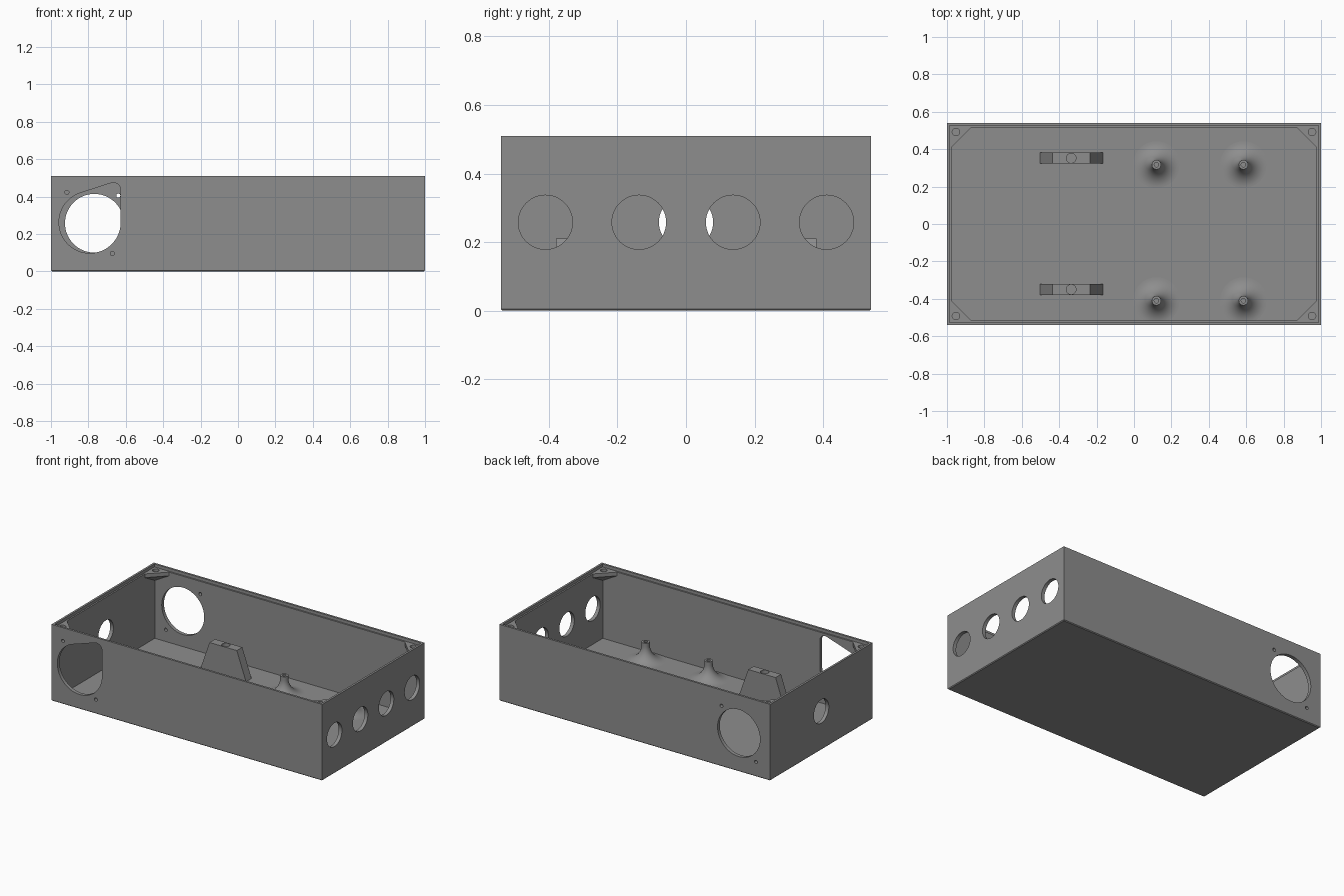
import bpy, bmesh, math
from mathutils import Vector

if "Cube" in bpy.data.objects:
    bpy.data.objects.remove(bpy.data.objects["Cube"])

grey = bpy.data.materials.new("plain grey")
grey.diffuse_color = (0.27, 0.27, 0.27, 1)
grey.use_nodes = True
grey.node_tree.nodes["Principled BSDF"].inputs["Base Color"].default_value = grey.diffuse_color

HX, HY, H = 1.0, 0.54, 0.51       # outer half sizes and height
WALL, FLOOR = 0.024, 0.02
LEDGE = 0.49                      # height of the lid step
IX, IY = HX - WALL, HY - WALL


def finish(name, bm):
    bmesh.ops.recalc_face_normals(bm, faces=bm.faces)
    me = bpy.data.meshes.new(name)
    bm.to_mesh(me)
    bm.free()
    me.materials.append(grey)
    ob = bpy.data.objects.new(name, me)
    bpy.context.collection.objects.link(ob)
    return ob


def activate(ob):
    bpy.ops.object.select_all(action='DESELECT')
    ob.select_set(True)
    bpy.context.view_layer.objects.active = ob


def smooth(ob):
    activate(ob)
    bpy.ops.object.shade_smooth_by_angle(angle=math.radians(30))


def loft(bm, rings):
    """Skin between rings of equal point count and cap both ends."""
    vs = [[bm.verts.new(p) for p in r] for r in rings]
    n = len(vs[0])
    for a, b in zip(vs, vs[1:]):
        for i in range(n):
            j = (i + 1) % n
            bm.faces.new((a[i], a[j], b[j], b[i]))
    bm.faces.new(vs[0])
    bm.faces.new(vs[-1])


def arc(cx, cy, r, a0, a1, n):
    return [(cx + r * math.cos(math.radians(a0 + (a1 - a0) * i / n)),
             cy + r * math.sin(math.radians(a0 + (a1 - a0) * i / n))) for i in range(n + 1)]


def circle(cx, cy, r, n=48):
    return arc(cx, cy, r, 0, 360, n)[:-1]


def prism(bm, pts, axis, lo, hi):
    """Extrude a 2D outline along x, y or z."""
    place = {'x': lambda p, t: (t, p[0], p[1]),
             'y': lambda p, t: (p[0], t, p[1]),
             'z': lambda p, t: (p[0], p[1], t)}[axis]
    loft(bm, [[place(p, t) for p in pts] for t in (lo, hi)])


def cut(ob, bm):
    cutter = finish("cutter", bm)
    cutter.hide_render = True
    mod = ob.modifiers.new("holes", 'BOOLEAN')
    mod.operation, mod.solver, mod.object = 'DIFFERENCE', 'EXACT', cutter
    activate(ob)
    bpy.ops.object.modifier_apply(modifier=mod.name)
    bpy.data.objects.remove(cutter)


def rect(x, y, z):
    return [(-x, -y, z), (x, -y, z), (x, y, z), (-x, y, z)]


# Open box: outside up, over the rim, down the lid step to the floor
bm = bmesh.new()
c = 0.005
loft(bm, [rect(HX - c, HY - c, 0), rect(HX, HY, c), rect(HX, HY, H),
          rect(HX - 0.014, HY - 0.014, H), rect(HX - 0.014, HY - 0.014, LEDGE),
          rect(IX, IY, LEDGE), rect(IX, IY, FLOOR)])
box = finish("case", bm)

# Wall openings
bm = bmesh.new()
for y in (-0.41, -0.137, 0.137, 0.41):                     # right wall ports
    prism(bm, circle(y, 0.258, 0.079), 'x', 0.9, 1.1)
prism(bm, circle(0, 0.258, 0.079), 'x', -1.1, -0.9)        # left wall port
blower = arc(-0.792, 0.262, 0.165, 106, 360, 48) + arc(-0.667, 0.434, 0.04, 0, 106, 12)
prism(bm, blower, 'y', -0.6, -0.48)                        # front blower opening
for x, z in ((-0.915, 0.422), (-0.672, 0.095)):
    prism(bm, circle(x, z, 0.011, 20), 'y', -0.6, -0.48)
prism(bm, circle(-0.768, 0.257, 0.157, 64), 'y', 0.48, 0.6)  # back fan opening
for x, z in ((-0.64, 0.405), (-0.895, 0.098)):
    prism(bm, circle(x, z, 0.011, 20), 'y', 0.48, 0.6)
cut(box, bm)
smooth(box)

# Corner lid bosses: triangular top, tapering down into the corner
for sx in (-1, 1):
    for sy in (-1, 1):
        bm = bmesh.new()
        ox, oy, leg = IX + 0.004, IY + 0.004, 0.113

        def tri(z, s):
            return [(sx * ox, sy * oy, z), (sx * (ox - s), sy * oy, z), (sx * ox, sy * (oy - s), z)]
        loft(bm, [tri(LEDGE, leg), tri(0.465, leg), tri(0.405, 0.006)])
        boss = finish("corner_boss", bm)
        bm = bmesh.new()
        prism(bm, circle(sx * 0.952, sy * 0.492, 0.02, 24), 'z', 0.45, 0.6)
        cut(boss, bm)
        smooth(boss)

# Trapezoid support blocks with a screw hole in the top
for y in (-0.35, 0.352):
    bm = bmesh.new()
    prism(bm, [(-0.505, FLOOR - 0.005), (-0.165, FLOOR - 0.005), (-0.235, 0.21), (-0.437, 0.21)],
          'y', y - 0.029, y + 0.029)
    block = finish("support_block", bm)
    bm = bmesh.new()
    prism(bm, circle(-0.336, y, 0.026, 32), 'z', 0.1, 0.3)
    cut(block, bm)
    smooth(block)

# Flared standoffs, lathed from a profile with a blind hole
flare = arc(0.125, 0.121, 0.1, 270, 180, 14)
profile = flare + [(0.025, 0.143), (0.012, 0.143), (0.012, 0.06)]
for x in (0.12, 0.585):
    for y in (-0.41, 0.317):
        bm = bmesh.new()
        loft(bm, [[(x + px, y + py, z) for px, py in circle(0, 0, r, 40)] for r, z in profile])
        smooth(finish("standoff", bm))
